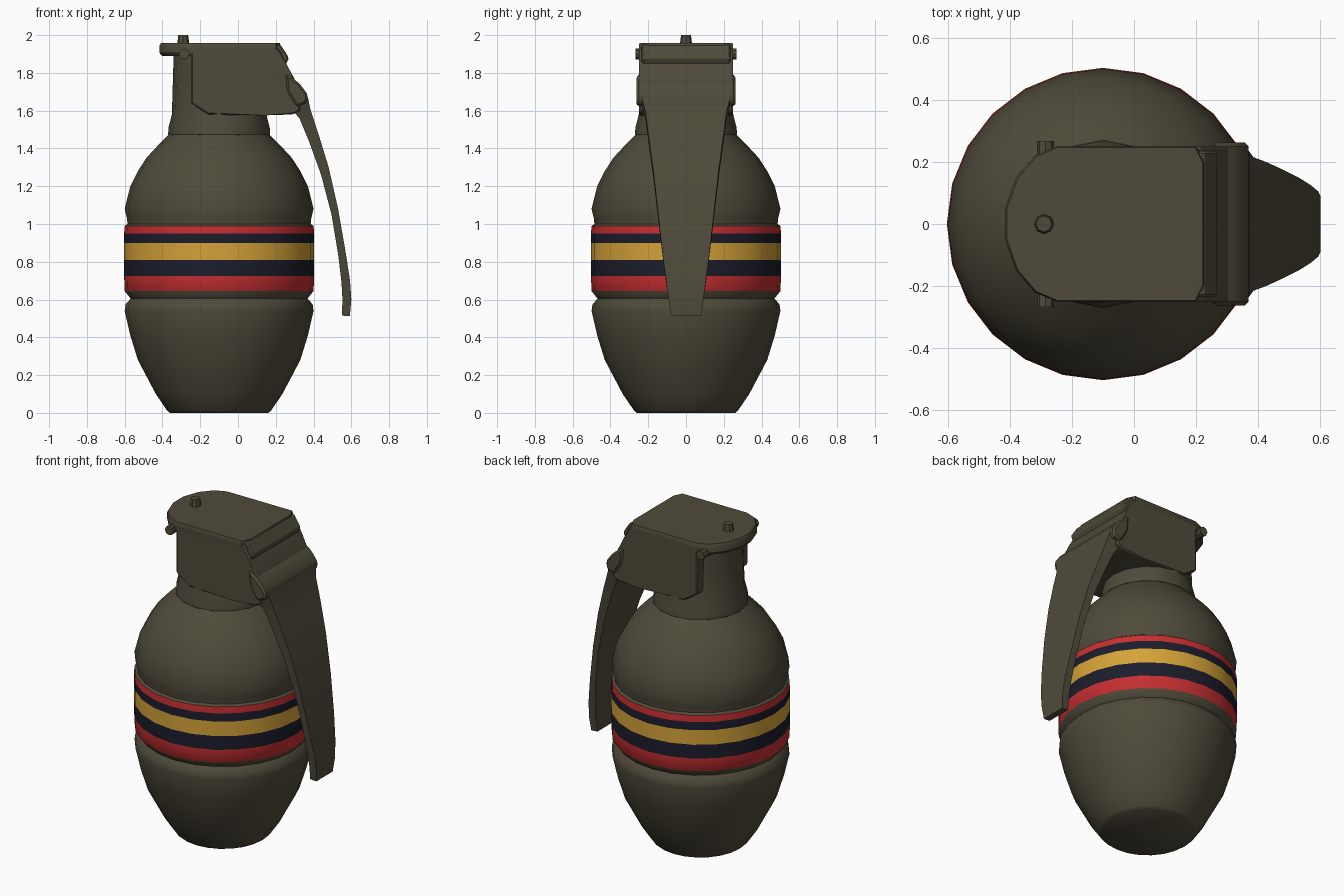
import bpy, bmesh, math
from mathutils import Matrix

if "Cube" in bpy.data.objects:
    bpy.data.objects.remove(bpy.data.objects["Cube"])


def material(name, rgb):
    m = bpy.data.materials.new(name)
    m.diffuse_color = (*rgb, 1)
    m.use_nodes = True
    m.node_tree.nodes["Principled BSDF"].inputs["Base Color"].default_value = m.diffuse_color
    return m


OLIVE = material("olive", (0.078, 0.069, 0.043))
RED = material("red", (0.56, 0.028, 0.03))
NAVY = material("navy", (0.011, 0.012, 0.024))
YELLOW = material("yellow", (0.66, 0.36, 0.04))
CX = -0.1  # body axis


def finish(name, bm, mats=(OLIVE,), angle=35):
    bmesh.ops.recalc_face_normals(bm, faces=bm.faces)
    me = bpy.data.meshes.new(name)
    bm.to_mesh(me)
    bm.free()
    ob = bpy.data.objects.new(name, me)
    bpy.context.collection.objects.link(ob)
    for m in mats:
        me.materials.append(m)
    bpy.ops.object.select_all(action='DESELECT')
    ob.select_set(True)
    bpy.context.view_layer.objects.active = ob
    bpy.ops.object.shade_smooth_by_angle(angle=math.radians(angle))
    return ob


def skin(bm, rings):
    """Bridge closed rings of points and cap both ends."""
    vs = [[bm.verts.new(p) for p in r] for r in rings]
    n = len(vs[0])
    for a, b in zip(vs, vs[1:]):
        for i in range(n):
            j = (i + 1) % n
            bm.faces.new((a[i], a[j], b[j], b[i]))
    bm.faces.new(vs[0])
    bm.faces.new(vs[-1])


def lathe(profile, sides):
    bm = bmesh.new()
    skin(bm, [[(CX + r * math.cos(t), r * math.sin(t), z)
               for t in (2 * math.pi * i / sides for i in range(sides))]
              for r, z in profile])
    return bm


def prism(name, side, half, bevel=0.0):
    """Side outline in x, z widened to +-half in y."""
    bm = bmesh.new()
    skin(bm, [[(x, s * half, z) for x, z in side] for s in (-1, 1)])
    if bevel:
        bmesh.ops.bevel(bm, geom=bm.edges[:], offset=bevel, segments=1, affect='EDGES')
    return finish(name, bm, angle=25)


def rod(name, radius, depth, place, sides=8, tip=None):
    bm = bmesh.new()
    bmesh.ops.create_cone(bm, cap_ends=True, segments=sides, radius1=radius,
                          radius2=tip or radius, depth=depth, matrix=place)
    return finish(name, bm)


# Egg-shaped body with painted stripes by height
body = lathe([(0.26, 0), (0.275, 0.012), (0.335, 0.10), (0.43, 0.28), (0.47, 0.41),
              (0.5, 0.54), (0.495, 0.575), (0.468, 0.605), (0.5, 0.645),
              (0.503, 0.725), (0.503, 0.81), (0.503, 0.90), (0.503, 0.95), (0.5, 0.99),
              (0.485, 1.0), (0.488, 1.03), (0.5, 1.08), (0.47, 1.2), (0.43, 1.28),
              (0.385, 1.35), (0.32, 1.42), (0.26, 1.48)], 24)
stripes = [(0.645, 0.725, 1), (0.725, 0.81, 2), (0.81, 0.90, 3),
           (0.90, 0.95, 2), (0.95, 0.99, 1)]
for f in body.faces:
    z = f.calc_center_median().z
    for low, high, index in stripes:
        if low < z < high:
            f.material_index = index
finish("grenade_body", body, (OLIVE, RED, NAVY, YELLOW), 45)

# Fuze neck between body and head
finish("fuze_neck", lathe([(0.255, 1.46), (0.27, 1.475), (0.268, 1.51), (0.25, 1.58),
                           (0.245, 1.75), (0.24, 1.92)], 16))

# Fuze head block under the cover
prism("fuze_head", [(-0.25, 1.93), (0.215, 1.93), (0.26, 1.84), (0.32, 1.73),
                    (0.33, 1.60), (0.29, 1.58), (0.14, 1.575), (-0.16, 1.58),
                    (-0.25, 1.64)], 0.25, 0.008)

# Cover plate with rounded rear end
half = [(0.225, 0.2), (0.2, 0.25), (-0.25, 0.25), (-0.32, 0.22), (-0.38, 0.15), (-0.415, 0.05)]
outline = half + [(x, -y) for x, y in reversed(half)]
bm = bmesh.new()
skin(bm, [[(x * s, y * s, z) for x, y in outline]
          for s, z in ((0.97, 1.89), (1, 1.905), (1, 1.945), (0.985, 1.957))])
finish("cover_plate", bm, angle=30)

# Sloping front shoulder and lever hinge ridge
prism("front_shoulder", [(0.18, 1.95), (0.225, 1.95), (0.27, 1.88), (0.25, 1.84),
                         (0.2, 1.86)], 0.235, 0.008)
prism("hinge_ridge", [(0.25, 1.80), (0.325, 1.745), (0.37, 1.685), (0.365, 1.64),
                      (0.31, 1.62), (0.26, 1.70)], 0.262, 0.012)

# Curved, tapering safety lever: outer x, z / inner x, z / half width
lever = [(0.37, 1.67, 0.29, 1.60, 0.235), (0.385, 1.60, 0.325, 1.56, 0.215),
         (0.425, 1.48, 0.375, 1.44, 0.20), (0.48, 1.30, 0.44, 1.26, 0.175),
         (0.53, 1.08, 0.495, 1.05, 0.15), (0.57, 0.85, 0.53, 0.84, 0.125),
         (0.593, 0.70, 0.548, 0.69, 0.105), (0.6, 0.60, 0.553, 0.60, 0.092),
         (0.592, 0.512, 0.55, 0.515, 0.08)]
bm = bmesh.new()
skin(bm, [[(ox, -w, oz), (ox, w, oz), (ix, w, iz), (ix, -w, iz)]
          for ox, oz, ix, iz, w in lever])
finish("safety_lever", bm)

# Cross pin and top stud
rod("cross_pin", 0.028, 0.535, Matrix.Translation((-0.285, 0, 1.90)) @ Matrix.Rotation(math.pi / 2, 4, 'X'))
rod("top_stud", 0.034, 0.06, Matrix.Translation((-0.29, 0, 1.97)), 8, 0.026)
